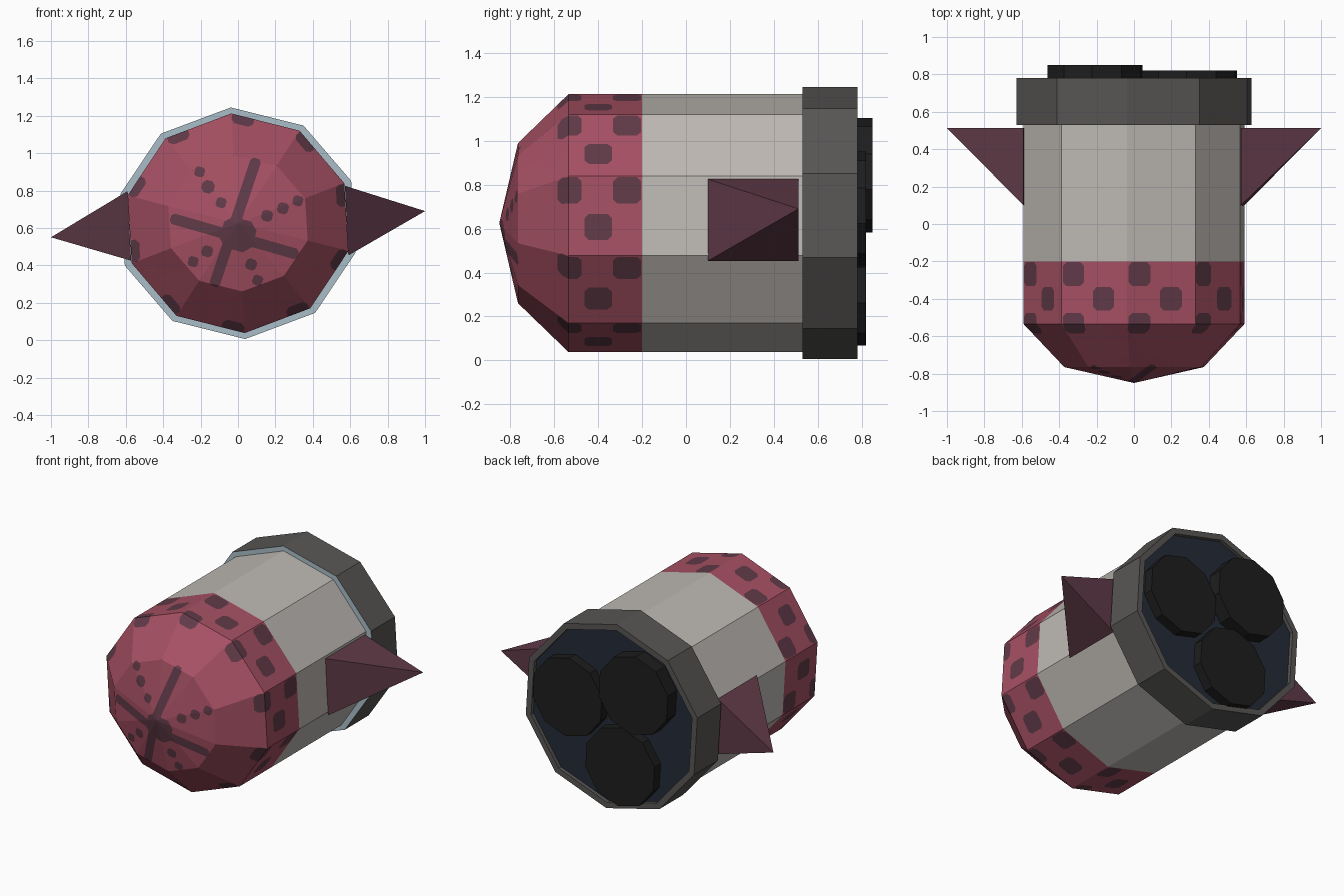
import bpy, bmesh, math
from mathutils import Vector

if "Cube" in bpy.data.objects:
    bpy.data.objects.remove(bpy.data.objects["Cube"])

SIDES, CZ, START = 10, 0.625, math.radians(93.4)


def mat(name, r, g, b):
    m = bpy.data.materials.new(name)
    lin = [((c / 255 + 0.055) / 1.055) ** 2.4 for c in (r, g, b)]
    m.diffuse_color = (*lin, 1)
    m.use_nodes = True
    m.node_tree.nodes["Principled BSDF"].inputs["Base Color"].default_value = m.diffuse_color
    return m


GREY = mat("warm grey", 190, 185, 180)
RED = mat("dusty red", 166, 80, 99)
PLUM = mat("dark plum", 96, 58, 72)
DARK = mat("dark grey", 88, 86, 84)
BLUE = mat("pale blue", 170, 190, 199)
NAVY = mat("navy", 36, 44, 56)
BLACK = mat("black", 29, 29, 29)


def finish(name, bm, mats):
    bmesh.ops.recalc_face_normals(bm, faces=bm.faces)
    me = bpy.data.meshes.new(name)
    bm.to_mesh(me)
    bm.free()
    for m in mats:
        me.materials.append(m)
    ob = bpy.data.objects.new(name, me)
    bpy.context.collection.objects.link(ob)
    return ob


def section(y, rx, rz, cx=0, cz=CZ):
    """Ten-sided cross-section across the y axis."""
    return [Vector((cx + rx * math.cos(START + i * math.tau / SIDES), y,
                    cz + rz * math.sin(START + i * math.tau / SIDES)))
            for i in range(SIDES)]


def loft(sections, tip=None):
    """Skin sections in order; returns the bmesh and one face list per span."""
    bm = bmesh.new()
    rings = [[bm.verts.new(p) for p in s] for s in sections]
    spans = []
    for a, b in zip(rings, rings[1:]):
        spans.append([bm.faces.new((a[i], a[(i + 1) % SIDES], b[(i + 1) % SIDES], b[i]))
                      for i in range(SIDES)])
    if tip:
        t = bm.verts.new(tip)
        for i in range(SIDES):
            bm.faces.new((t, rings[0][i], rings[0][(i + 1) % SIDES]))
    else:
        bm.faces.new(rings[0])
    spans.append([bm.faces.new(rings[-1])])
    return bm, spans


def paint(bm, faces, c, u, v, hu, hv, chamfer):
    """Cut a chamfered rectangle into the faces and give it the plum material."""
    planes = []
    for s in (1, -1):
        planes += [(u * s, hu), (v * s, hv)]
        for t in (1, -1):
            planes.append((u * s + v * t, hu + hv - chamfer))
    for n, d in planes:
        k = n.length
        n, d = n / k, d / k
        geom = set(faces)
        for f in faces:
            geom.update(f.edges)
            geom.update(f.verts)
        cut = bmesh.ops.bisect_plane(bm, geom=list(geom), dist=1e-5,
                                     plane_co=c + n * d, plane_no=n)["geom"]
        faces = [f for f in cut if isinstance(f, bmesh.types.BMFace)
                 and (f.calc_center_median() - c).dot(n) < d]
        if not faces:
            return
    for f in faces:
        f.material_index = 2


# Hull: faceted nose, patterned band and plain body
RX, RZ = 0.61, 0.588
bm, _ = loft([section(-0.765, 0.385, 0.365), section(-0.535, RX, RZ),
              section(-0.2, RX, RZ), section(0.6, RX, RZ)], tip=(0, -0.85, CZ))
for f in bm.faces:
    f.material_index = 1 if f.calc_center_median().y < -0.2 else 0

# Chequered band: one spot per side and row, alternate rows shifted
Y = Vector((0, 1, 0))
pts = section(0, RX, RZ)
for i in range(SIDES):
    a, b = pts[i], pts[(i + 1) % SIDES]
    u = (b - a).normalized()
    out = (a + b) / 2 - Vector((0, 0, CZ))
    for y, hv, frac in ((-0.268, 0.064, 0.82), (-0.4, 0.062, 0.36), (-0.53, 0.055, 0.82)):
        c = a.lerp(b, frac) + Y * y
        faces = [f for f in bm.faces if f.material_index
                 and -0.77 < f.calc_center_median().y < -0.2
                 and (f.calc_center_median() - Vector((0, 0, CZ))).dot(out) > 0.1]
        paint(bm, faces, c, u, Y, 0.06, hv, 0.02)


# Nose markings: crossed bars, centre patch and rows of dots (x, z, size)
def mark(x, z, hu, hv, ang, chamfer):
    u = Vector((math.cos(ang), 0, math.sin(ang)))
    v = Vector((-u.z, 0, u.x))
    faces = [f for f in bm.faces if f.calc_center_median().y < -0.54]
    paint(bm, faces, Vector((x, 0, z)), u, v, hu, hv, chamfer)


mark(-0.015, 0.63, 0.36, 0.029, math.radians(71.5), 0.015)
mark(-0.02, 0.555, 0.355, 0.029, math.radians(-16), 0.015)
mark(0, 0.565, 0.09, 0.085, math.radians(-16), 0.04)
for x, z, h in ((-0.205, 0.9, 0.03), (-0.16, 0.82, 0.035), (-0.09, 0.735, 0.03),
                (0.32, 0.745, 0.03), (0.24, 0.705, 0.032), (0.155, 0.665, 0.032),
                (0.07, 0.405, 0.032), (0.105, 0.32, 0.03),
                (-0.24, 0.42, 0.03), (-0.165, 0.475, 0.032)):
    mark(x, z, h, h, math.atan2(z - 0.565, x), 0.022)
finish("hull", bm, [GREY, RED, PLUM])

# Rear collar with pale front face and recessed navy back plate
bm, spans = loft([section(0.53, 0.65, 0.62), section(0.78, 0.65, 0.62),
                  section(0.78, 0.61, 0.58), section(0.755, 0.61, 0.58)])
for f in bm.faces:
    if len(f.verts) == SIDES:
        f.material_index = 1 if f.calc_center_median().y < 0.6 else 2
finish("rear_collar", bm, [DARK, BLUE, NAVY])

# Three thrusters spaced evenly round the back plate
for i, end in enumerate((0.82, 0.85, 0.82)):
    ang = math.radians(13 + 120 * i)
    cx, cz = 0.305 * math.cos(ang), 0.62 + 0.305 * math.sin(ang)
    bm, _ = loft([section(0.74, 0.262, 0.262, cx, cz), section(end, 0.262, 0.262, cx, cz)])
    finish(f"thruster_{i + 1}", bm, [BLACK])

# Side fins: pointed wedges, the left one turned half a turn from the right
for side, s in (("right", 1), ("left", -1)):
    bm = bmesh.new()
    top, low = (0.572, 0.2), (0.59, -0.172)
    base = [bm.verts.new((s * x, y, CZ + s * z)) for (x, z), y in
            ((top, 0.1), (top, 0.512), (low, 0.512), (low, 0.1))]
    tip = bm.verts.new((s * 1.0, 0.512, CZ - 0.005 + s * 0.07))
    bm.faces.new(base)
    for i in range(4):
        bm.faces.new((base[i], base[(i + 1) % 4], tip))
    finish(f"{side}_fin", bm, [PLUM])
